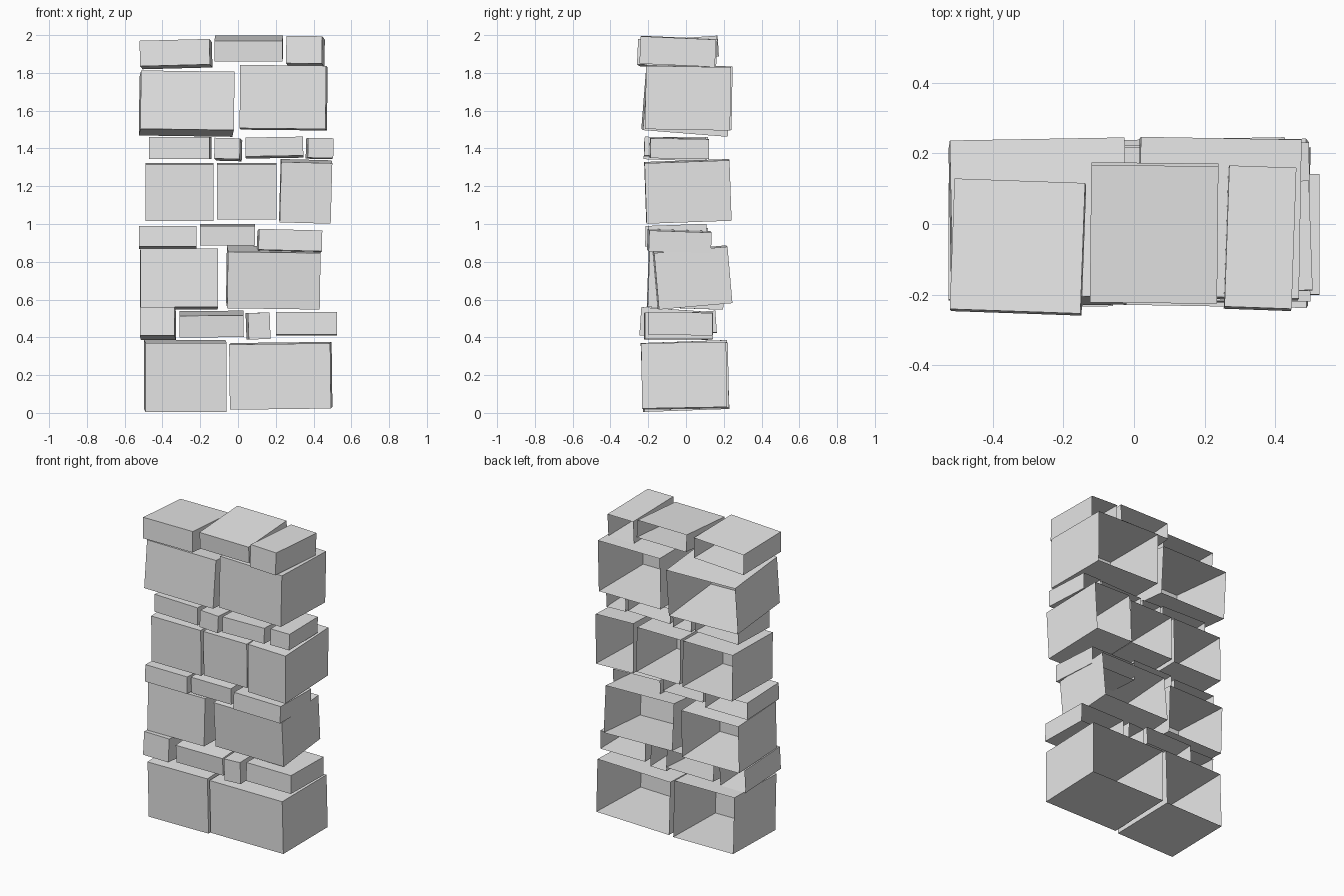
import bpy
import bmesh
from math import radians
from mathutils import Vector

# Remove the default cube
default_cube = bpy.data.objects.get("Cube")
if default_cube:
    bpy.data.objects.remove(default_cube, do_unlink=True)

# Single plain stone colour
stone_grey = bpy.data.materials.new("stone_grey")
stone_grey.use_nodes = True
grey = (0.8, 0.8, 0.8, 1)
stone_grey.diffuse_color = grey
stone_grey.node_tree.nodes["Principled BSDF"].inputs["Base Color"].default_value = grey


def block(name, x, z, front=-.22, depth=.45, pitch=0, roll=0, yaw=0):
    """Open-backed box, pivoted at the centre of its front face, tilted in degrees."""
    bm = bmesh.new()
    bmesh.ops.create_cube(bm, size=1)
    back = [f for f in bm.faces if f.normal.y > .5]
    bmesh.ops.delete(bm, geom=back, context="FACES_ONLY")
    bmesh.ops.translate(bm, verts=bm.verts, vec=Vector((0, .5, 0)))
    bmesh.ops.scale(bm, verts=bm.verts, vec=Vector((x[1] - x[0], depth, z[1] - z[0])))
    mesh = bpy.data.meshes.new(name)
    bm.to_mesh(mesh)
    bm.free()
    mesh.materials.append(stone_grey)
    obj = bpy.data.objects.new(name, mesh)
    obj.location = (sum(x) / 2, front, sum(z) / 2)
    obj.rotation_euler = (radians(pitch), radians(roll), radians(yaw))
    bpy.context.collection.objects.link(obj)


def slab(name, x, z, front=-.22, depth=.36, **tilt):
    """Thin, shallower stone used in the filler courses."""
    block(name, x, z, front, depth, **tilt)


# Foundation course
block("foundation_block_right", x=(-.49, -.06), z=(.005, .37), front=-.23, pitch=2, yaw=1)
block("foundation_block_left", x=(-.045, .49), z=(.02, .365), front=-.23, pitch=1, roll=-.7, yaw=-1)

# First filler course
slab("lower_slab_far_right", x=(-.52, -.335), z=(.41, .56), front=-.24, pitch=-4, yaw=-1)
slab("lower_slab_mid_right", x=(-.31, .03), z=(.4, .515), front=-.2, pitch=4, roll=-.5)
slab("lower_slab_mid_left", x=(.055, .17), z=(.39, .53), roll=-2, yaw=2)
slab("lower_slab_far_left", x=(.2, .525), z=(.415, .535), front=-.2, depth=.34, pitch=-1)

# Second large course
block("lower_block_right", x=(-.515, -.105), z=(.56, .87), front=-.2, depth=.4, pitch=-2, yaw=.7)
block("lower_block_left", x=(-.055, .435), z=(.55, .85), front=-.16, depth=.39, pitch=5, roll=.8, yaw=1)

# Second filler course
slab("middle_slab_right", x=(-.525, -.22), z=(.88, .99), front=-.215, depth=.33, pitch=-2)
slab("middle_slab_centre", x=(-.2, .09), z=(.885, .99), front=-.2, depth=.31, pitch=2)
slab("middle_slab_left", x=(.11, .445), z=(.86, .97), front=-.2, depth=.33, pitch=-2, roll=1.5, yaw=1.5)

# Third large course
block("upper_block_right", x=(-.49, -.13), z=(1.015, 1.315), front=-.2, depth=.42, pitch=1)
block("upper_block_centre", x=(-.11, .205), z=(1.025, 1.315), front=-.2, depth=.42, pitch=1)
block("upper_block_left", x=(.225, .495), z=(1.005, 1.325), front=-.215, pitch=2, roll=1.5, yaw=.5)

# Third filler course
slab("upper_slab_far_right", x=(-.47, -.15), z=(1.345, 1.46), front=-.2, depth=.31, yaw=-2)
slab("upper_slab_mid_right", x=(-.125, .01), z=(1.345, 1.455), depth=.33, pitch=-2, roll=1.5, yaw=-2)
slab("upper_slab_mid_left", x=(.04, .345), z=(1.36, 1.46), depth=.33, pitch=-2, roll=-1)
slab("upper_slab_far_left", x=(.37, .505), z=(1.35, 1.455), front=-.19, depth=.31, pitch=-1, roll=1, yaw=2)

# Fourth large course
block("high_block_right", x=(-.515, -.02), z=(1.5, 1.81), pitch=-4.5, roll=.8, yaw=1)
block("high_block_left", x=(.01, .465), z=(1.505, 1.84), front=-.21, pitch=-1, roll=.6, yaw=-1)

# Loose capping stones
slab("cap_slab_right", x=(-.52, -.15), z=(1.84, 1.975), front=-.25, depth=.37, pitch=-2.5, roll=-1.5, yaw=-2)
slab("cap_slab_centre", x=(-.125, .235), z=(1.86, 1.97), front=-.22, depth=.39, pitch=4, yaw=-.6)
slab("cap_slab_left", x=(.255, .445), z=(1.85, 1.995), front=-.24, depth=.4, pitch=-2.5, roll=.8, yaw=-2)
